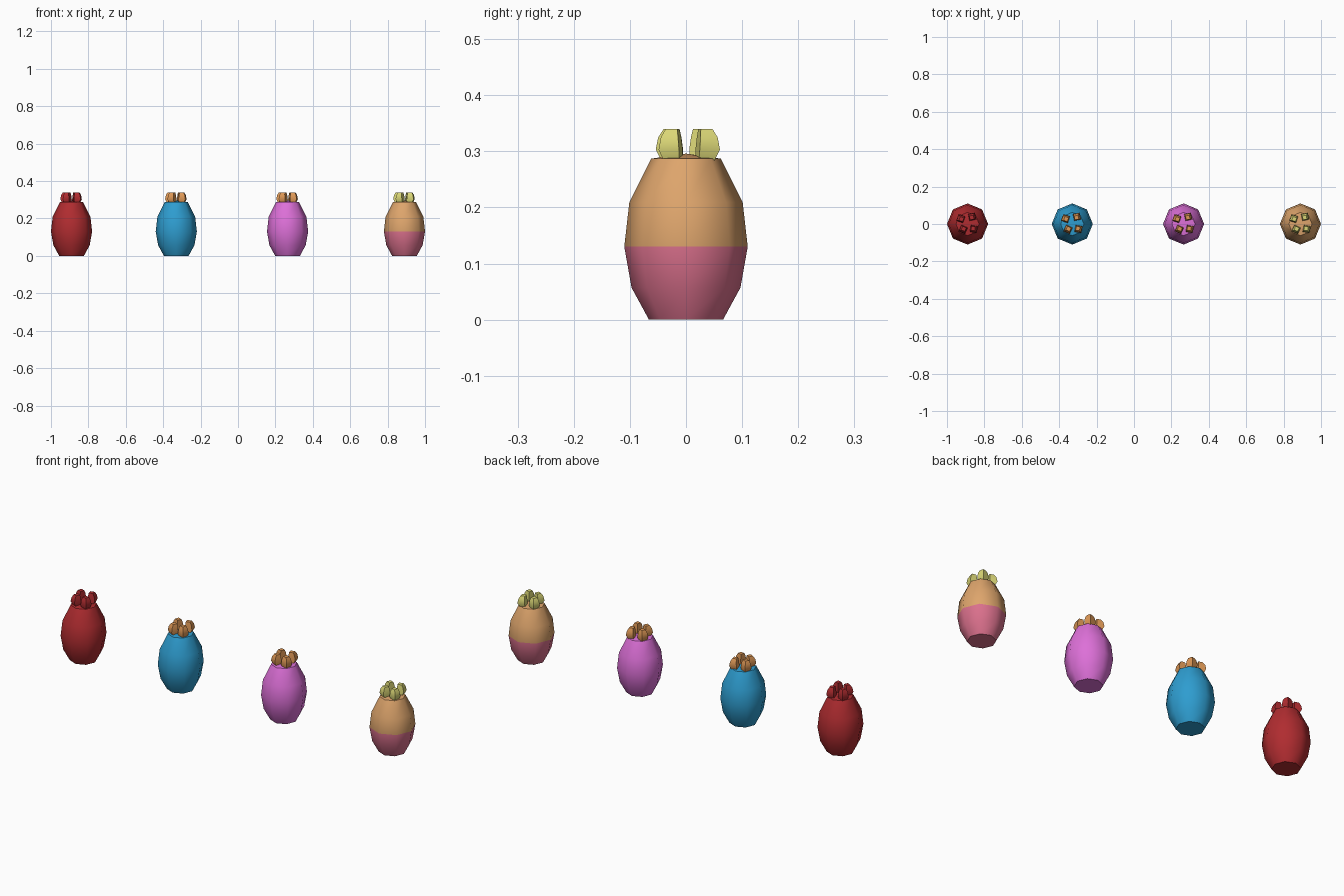
import bpy, bmesh, math
from mathutils import Vector

if "Cube" in bpy.data.objects:
    bpy.data.objects.remove(bpy.data.objects["Cube"])


def material(name, r, g, b):
    lin = [(c / 255 / 12.92) if c < 10 else ((c / 255 + 0.055) / 1.055) ** 2.4 for c in (r, g, b)]
    m = bpy.data.materials.new(name)
    m.diffuse_color = (*lin, 1)
    m.use_nodes = True
    m.node_tree.nodes["Principled BSDF"].inputs["Base Color"].default_value = m.diffuse_color
    return m


red = material("deep red", 176, 44, 48)
blue = material("sky blue", 46, 157, 208)
magenta = material("orchid", 221, 112, 216)
tan = material("tan", 222, 165, 108)
pink = material("rose pink", 218, 112, 140)
orange = material("light orange", 222, 152, 86)
yellow = material("pale yellow", 218, 214, 118)


def loft(bm, rings, cap_bottom=True, cap_top=True):
    """Skin a list of equally sized vertex rings."""
    rows = [[bm.verts.new(p) for p in ring] for ring in rings]
    n = len(rows[0])
    for a, b in zip(rows, rows[1:]):
        for i in range(n):
            j = (i + 1) % n
            bm.faces.new((a[i], a[j], b[j], b[i]))
    if cap_bottom:
        bm.faces.new(rows[0][::-1])
    if cap_top:
        bm.faces.new(rows[-1])
    return rows


def ring(center, r, n, turn=0.0):
    return [Vector(center) + Vector((r * math.cos(turn + math.tau * i / n),
                                     r * math.sin(turn + math.tau * i / n), 0)) for i in range(n)]


def finish(name, bm, mats, x, angle):
    bm.normal_update()
    mesh = bpy.data.meshes.new(name)
    for m in mats:
        mesh.materials.append(m)
    bm.to_mesh(mesh)
    bm.free()
    ob = bpy.data.objects.new(name, mesh)
    ob.location.x = x
    bpy.context.collection.objects.link(ob)
    bpy.ops.object.select_all(action='DESELECT')
    ob.select_set(True)
    bpy.context.view_layer.objects.active = ob
    bpy.ops.object.shade_smooth_by_angle(angle=math.radians(angle))


# (radius, height) outline of the pod
PROFILE = [(0.066, 0), (0.097, 0.057), (0.11, 0.13), (0.101, 0.209), (0.062, 0.287)]
SPLIT = 0.13


def pod_body(name, x, upper, lower):
    bm = bmesh.new()
    rows = loft(bm, [ring((0, 0, z), r, 8) for r, z in PROFILE], cap_top=False)
    # shallow domed lid
    tip = bm.verts.new((0, 0, 0.296))
    for i in range(8):
        bm.faces.new((rows[-1][i], rows[-1][(i + 1) % 8], tip))
    for f in bm.faces:
        f.material_index = 1 if f.calc_center_median().z < SPLIT and lower != upper else 0
    finish(name, bm, [upper] if lower == upper else [upper, lower], x, 50)


# four chunky buds leaning around the lid: (x, y, turn)
BUDS = [(-0.035, 0.028, 0.45), (0.024, 0.037, 1.0), (-0.022, -0.028, 0.35), (0.032, -0.026, 0.6)]


def pod_buds(name, x, mat):
    bm = bmesh.new()
    for bx, by, turn in BUDS:
        out = Vector((bx, by, 0)).normalized()
        base = Vector((bx, by, 0))
        steps = [(-0.005, 0.280, 0.019), (0.002, 0.303, 0.026),
                 (0.001, 0.325, 0.022), (-0.003, 0.340, 0.015)]
        loft(bm, [ring(base + out * o + Vector((0, 0, z)), r, 4, turn) for o, z, r in steps])
    finish(name, bm, [mat], x, 50)


PODS = [("red", -0.89, red, red, red), ("blue", -0.33, blue, blue, orange),
        ("orchid", 0.265, magenta, magenta, orange), ("two_tone", 0.89, tan, pink, yellow)]
for label, x, upper, lower, bud in PODS:
    pod_body(label + "_pod_body", x, upper, lower)
    pod_buds(label + "_pod_buds", x, bud)
